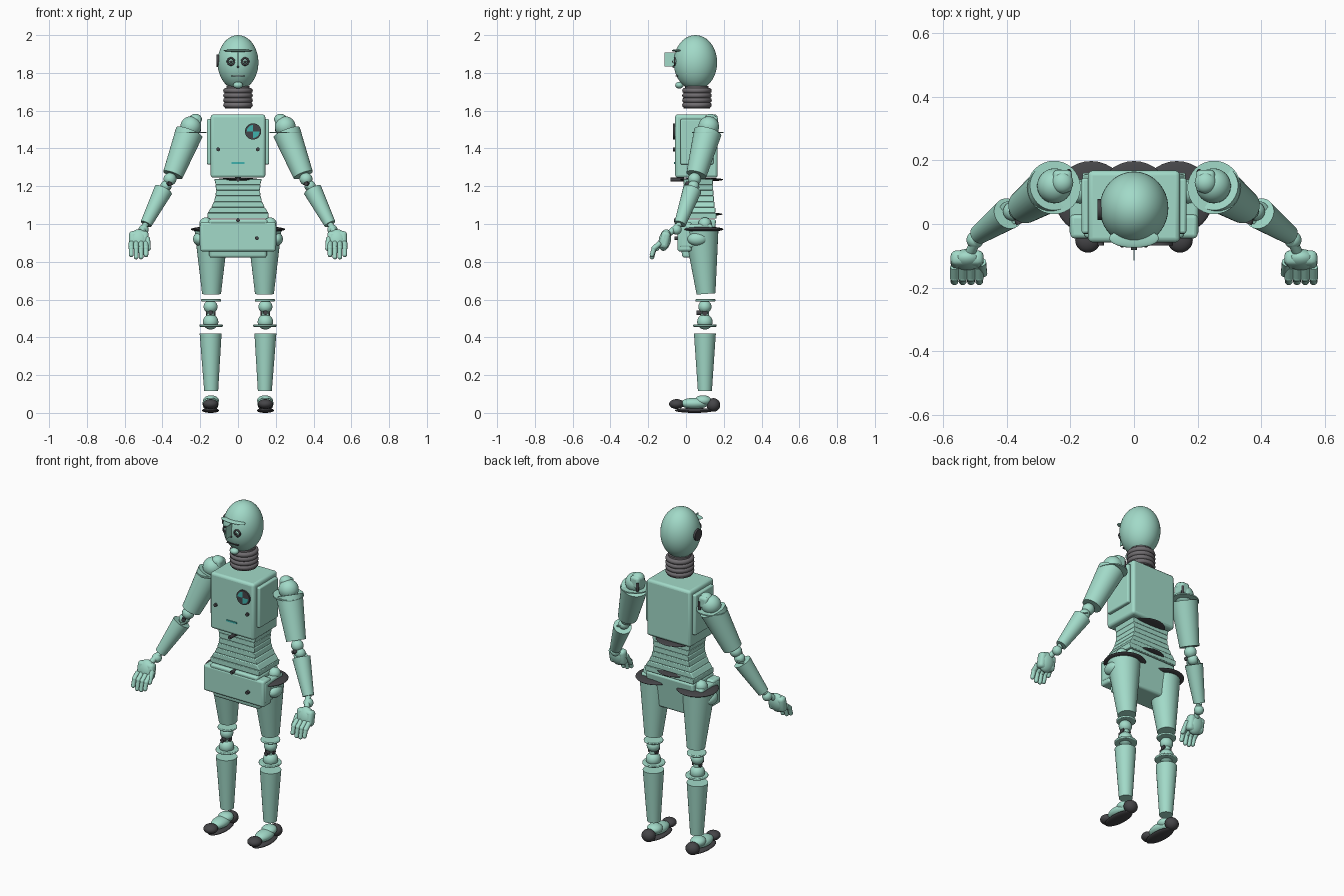
import bpy, bmesh, math
from mathutils import Vector, Matrix

if "Cube" in bpy.data.objects:
    bpy.data.objects.remove(bpy.data.objects["Cube"])


def material(name, rgb):
    m = bpy.data.materials.new(name)
    m.diffuse_color = (*rgb, 1)
    m.use_nodes = True
    m.node_tree.nodes["Principled BSDF"].inputs["Base Color"].default_value = m.diffuse_color
    return m


TEAL = material("teal", (0.36, 0.70, 0.58))
DARK = material("dark", (0.06, 0.06, 0.065))
NECK = material("neck_grey", (0.16, 0.15, 0.16))
BRIGHT = material("bright_teal", (0.05, 0.45, 0.42))


def finish(name, bm, mat, angle=35):
    me = bpy.data.meshes.new(name)
    bm.to_mesh(me)
    bm.free()
    me.materials.append(mat)
    me.shade_smooth()
    me.set_sharp_from_angle(angle=math.radians(angle))
    ob = bpy.data.objects.new(name, me)
    bpy.context.collection.objects.link(ob)
    return ob


def ball(name, loc, size, mat=TEAL, rot_x=0.0, seg=32):
    if not isinstance(size, tuple):
        size = (size,) * 3
    bm = bmesh.new()
    m = Matrix.Translation(loc) @ Matrix.Rotation(rot_x, 4, 'X') @ Matrix.Diagonal((*size, 1))
    bmesh.ops.create_uvsphere(bm, u_segments=seg, v_segments=seg // 2, radius=1, matrix=m)
    return finish(name, bm, mat, 60)


def rod(name, a, b, r1, r2=None, mat=TEAL, bevel=0.0, seg=32):
    """Cylinder or frustum from point a (radius r1) to point b (radius r2)."""
    a, b = Vector(a), Vector(b)
    d = b - a
    m = Matrix.Translation((a + b) / 2) @ d.to_track_quat('Z', 'Y').to_matrix().to_4x4()
    bm = bmesh.new()
    bmesh.ops.create_cone(bm, cap_ends=True, segments=seg, radius1=r1,
                          radius2=r1 if r2 is None else r2, depth=d.length, matrix=m)
    ob = finish(name, bm, mat)
    if bevel:
        add_bevel(ob, bevel)
    return ob


def add_bevel(ob, w):
    mod = ob.modifiers.new("bevel", 'BEVEL')
    mod.width, mod.segments, mod.limit_method = w, 3, 'ANGLE'


def box(name, lo, hi, mat=TEAL, bevel=0.008, bottom=(1, 1), rot_x=0.0):
    """Box between corners; bottom scales the lower face in x and y."""
    lo, hi = Vector(lo), Vector(hi)
    bm = bmesh.new()
    bmesh.ops.create_cube(bm, size=1, matrix=Matrix.Diagonal((*(hi - lo), 1)))
    for v in bm.verts:
        if v.co.z < 0:
            v.co.x *= bottom[0]
            v.co.y *= bottom[1]
    bm.transform(Matrix.Translation((lo + hi) / 2) @ Matrix.Rotation(rot_x, 4, 'X'))
    ob = finish(name, bm, mat)
    if bevel:
        add_bevel(ob, bevel)
    return ob


def ring(name, loc, R, r, mat, axis='Z', flat=1.0, seg=32, tube=10):
    bm = bmesh.new()
    prof = [bm.verts.new((R + r * math.cos(t), 0, r * flat * math.sin(t)))
            for t in (2 * math.pi * i / tube for i in range(tube))]
    edges = [bm.edges.new((prof[i], prof[(i + 1) % tube])) for i in range(tube)]
    bmesh.ops.spin(bm, geom=prof + edges, cent=(0, 0, 0), axis=(0, 0, 1),
                   angle=2 * math.pi, steps=seg, use_duplicate=False)
    bmesh.ops.remove_doubles(bm, verts=bm.verts, dist=1e-5)
    bmesh.ops.recalc_face_normals(bm, faces=bm.faces)
    if axis == 'Y':
        bm.transform(Matrix.Rotation(math.pi / 2, 4, 'X'))
    bm.transform(Matrix.Translation(loc))
    return finish(name, bm, mat, 60)


# Head and face
ball("head", (0, 0.05, 1.855), (0.108, 0.115, 0.145), seg=48)
box("nose_plate", (-0.002, -0.115, 1.835), (0.002, -0.055, 1.908), bevel=0)
ball("brow", (0, -0.045, 1.918), (0.078, 0.03, 0.007))
ball("chin", (0, -0.035, 1.735), (0.026, 0.022, 0.018))
box("mouth", (-0.036, -0.055, 1.782), (0.036, -0.035, 1.787), DARK, 0)
ball("nose_tip", (0, -0.066, 1.833), 0.006, DARK)
rod("side_sensor", (-0.115, 0.045, 1.865), (-0.098, 0.045, 1.865), 0.033, mat=DARK)
for s in (-1, 1):
    x = s * 0.037
    ring("eye_ring", (x, -0.06, 1.86), 0.018, 0.005, DARK, 'Y')
    ball("eye", (x, -0.056, 1.86), 0.014)
    ball("pupil", (x, -0.067, 1.86), 0.007, DARK)

# Ribbed neck
for i in range(4):
    ring("neck_rib", (0, 0.058, 1.706 - 0.0255 * i), 0.064, 0.0145, NECK)
rod("neck_core", (0, 0.058, 1.62), (0, 0.058, 1.73), 0.062, mat=NECK)
rod("neck_base", (0, 0.058, 1.612), (0, 0.058, 1.622), 0.07, mat=NECK)

# Chest
box("chest", (-0.145, -0.058, 1.245), (0.145, 0.168, 1.58), bevel=0.015)
for s in (-1, 1):
    box("chest_side", (s * 0.15 - 0.015, -0.03, 1.315), (s * 0.15 + 0.015, 0.145, 1.555))
    rod("chest_bolt", (s * 0.105, -0.068, 1.395), (s * 0.105, -0.05, 1.395), 0.01, mat=DARK)
box("chest_slot", (-0.034, -0.063, 1.318), (0.034, -0.05, 1.327), BRIGHT, 0)
rod("target_disc", (0.08, -0.068, 1.49), (0.08, -0.05, 1.49), 0.043, mat=DARK)
for k in (1, 3):
    bm = bmesh.new()
    arc = [(0.08 + 0.034 * math.cos(t), -0.0695, 1.49 + 0.034 * math.sin(t))
           for t in (math.pi / 2 * (k + i / 8) for i in range(9))]
    bm.faces.new([bm.verts.new(p) for p in [(0.08, -0.0695, 1.49)] + arc])
    finish("target_quadrant", bm, BRIGHT)

# Layered abdomen with waist discs
widths = [0.125, 0.12, 0.117, 0.12, 0.128, 0.142, 0.162]
for i, w in enumerate(widths):
    top = 1.238 - 0.03 * i
    d = 0.078 + 0.018 * (i / 6) ** 2
    w2 = widths[min(i + 1, 6)]
    box("abdomen_layer", (-w, 0.065 - d, top - 0.0295), (w, 0.065 + d, top),
        bevel=0.004, bottom=(w2 / w * 0.99, 1))
for z, r in ((1.235, 0.115), (1.052, 0.11)):
    ball("waist_disc", (0, 0.083, z), (r, r, 0.01), DARK)
for x, y, z in ((0, -0.07, 1.235), (0, -0.052, 1.02), (0.1, -0.05, 0.925)):
    rod("front_bolt", (x, y - 0.012, z), (x, y + 0.06, z), 0.01, mat=DARK)

# Pelvis
box("pelvis", (-0.157, -0.045, 0.822), (0.157, 0.16, 1.025), bevel=0.012, bottom=(0.97, 0.75))
box("pelvis_front", (-0.2, -0.045, 0.855), (0.2, 0.03, 1.01), bevel=0.012)

for s in (-1, 1):
    def p(x, y, z):
        return (s * x, y, z)

    # Hip
    box("hip_block", (s * 0.178 - 0.025, -0.035, 0.875), (s * 0.178 + 0.025, 0.14, 1.0), bevel=0.012)
    ball("hip_knob", p(0.205, 0.06, 0.92), (0.033, 0.052, 0.035))
    ball("hip_disc", p(0.135, 0.083, 0.972), (0.115, 0.115, 0.015), DARK)
    ball("hip_cap", p(0.17, 0.1, 1.0), 0.035)

    # Leg
    rod("thigh", p(0.14, 0.082, 0.965), p(0.14, 0.106, 0.63), 0.09, 0.05)
    rod("knee_upper_ring", p(0.142, 0.103, 0.59), p(0.142, 0.103, 0.602), 0.053, bevel=0.004)
    ball("knee_upper_ball", p(0.145, 0.1, 0.562), (0.037, 0.035, 0.035))
    rod("knee_pin", p(0.118, 0.1, 0.53), p(0.17, 0.1, 0.53), 0.014, mat=DARK)
    rod("knee_bolt", p(0.145, 0.055, 0.53), p(0.145, 0.1, 0.53), 0.012, mat=DARK)
    rod("knee_link", p(0.145, 0.1, 0.58), p(0.145, 0.1, 0.46), 0.022)
    ball("knee_lower_ball", p(0.145, 0.1, 0.482), 0.041)
    rod("knee_lower_ring", p(0.142, 0.1, 0.456), p(0.142, 0.1, 0.468), 0.062, bevel=0.004)
    rod("shin", p(0.145, 0.1, 0.42), p(0.142, 0.1, 0.115), 0.058, 0.037)

    # Foot
    ball("ankle", p(0.143, 0.09, 0.065), (0.042, 0.045, 0.028))
    ball("foot", p(0.145, 0.045, 0.05), (0.043, 0.075, 0.03))
    ball("heel", p(0.145, 0.145, 0.042), (0.04, 0.036, 0.036), DARK)
    ball("toe", p(0.145, -0.05, 0.047), (0.04, 0.04, 0.026), DARK)
    ball("sole", p(0.145, 0.045, 0.013), (0.045, 0.105, 0.013), DARK)

    # Shoulder
    ball("shoulder_ball", p(0.25, 0.12, 1.515), 0.055)
    box("shoulder_joint", (s * 0.225 - 0.03, 0.1, 1.5), (s * 0.225 + 0.03, 0.17, 1.57), bevel=0.015)
    ball("shoulder_cap", p(0.225, 0.13, 1.555), (0.034, 0.034, 0.028))
    rod("shoulder_pin", p(0.205, 0.165, 1.49), p(0.205, 0.165, 1.54), 0.008, mat=DARK)
    rod("shoulder_disc", p(0.252, 0.115, 1.481), p(0.252, 0.115, 1.488), 0.084)

    # Arm
    rod("upper_arm", p(0.258, 0.115, 1.485), p(0.345, 0.055, 1.26), 0.074, 0.054)
    ball("elbow_upper_ball", p(0.36, 0.045, 1.238), 0.034)
    rod("elbow_bolt", p(0.36, 0.0, 1.213), p(0.38, 0.045, 1.213), 0.011, mat=DARK)
    ball("elbow_lower_ball", p(0.382, 0.04, 1.2), 0.03)
    rod("elbow_ring", p(0.388, 0.036, 1.183), p(0.39, 0.034, 1.19), 0.038, bevel=0.003)
    rod("forearm", p(0.395, 0.033, 1.18), p(0.487, -0.032, 1.0), 0.05, 0.031)
    ball("wrist", p(0.5, -0.05, 0.97), 0.027)
    rod("wrist_link", p(0.487, -0.032, 1.0), p(0.52, -0.1, 0.94), 0.016)

    # Hand
    box("palm", (s * 0.525 - 0.052, -0.137, 0.87), (s * 0.525 + 0.052, -0.088, 0.962),
        bevel=0.018, rot_x=-0.2)
    ball("palm_back", p(0.525, -0.112, 0.915), (0.05, 0.032, 0.058), rot_x=-0.2)
    for i in range(4):
        x = 0.487 + 0.026 * i
        tip = 0.825 + (0.012 if i in (0, 3) else 0)
        knuckle, mid, end = p(x, -0.135, 0.9), p(x, -0.168, 0.873), p(x, -0.18, tip)
        rod("finger_base", knuckle, mid, 0.014, seg=12)
        ball("finger_joint", mid, 0.0145, seg=12)
        rod("finger_tip", mid, end, 0.013, 0.012, seg=12)
        ball("finger_end", end, 0.0125, seg=12)
    rod("thumb", p(0.48, -0.12, 0.925), p(0.474, -0.155, 0.87), 0.015, 0.012, seg=12)
    ball("thumb_end", p(0.474, -0.155, 0.87), 0.0125, seg=12)
